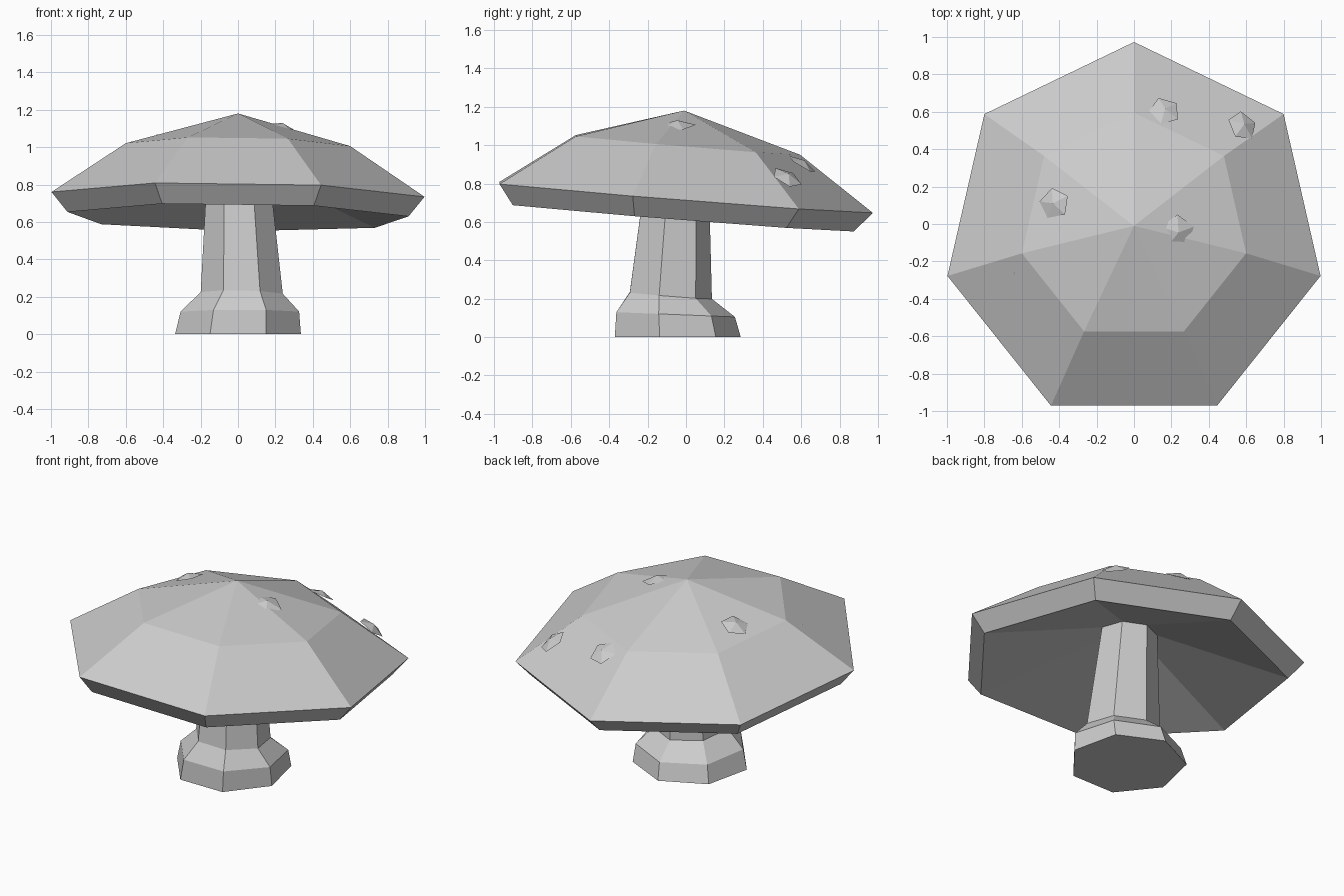
import bpy, bmesh
from math import cos, sin, pi, radians
from mathutils import Vector, Matrix

if "Cube" in bpy.data.objects:
    bpy.data.objects.remove(bpy.data.objects["Cube"])

SIDES = 7


def finish(bm, name):
    bmesh.ops.recalc_face_normals(bm, faces=bm.faces)
    mesh = bpy.data.meshes.new(name)
    bm.to_mesh(mesh)
    bm.free()
    obj = bpy.data.objects.new(name, mesh)
    bpy.context.collection.objects.link(obj)
    return obj


def ring(bm, cx, cy, z, radius, slope_x, slope_y):
    """Seven-sided ring lying on a slightly tilted plane."""
    verts = []
    for i in range(SIDES):
        a = pi / 2 + 2 * pi * i / SIDES
        x, y = cx + radius * cos(a), cy + radius * sin(a)
        verts.append(bm.verts.new((x, y, z + slope_x * x + slope_y * y)))
    return verts


def bridge(bm, a, b):
    for i in range(SIDES):
        j = (i + 1) % SIDES
        bm.faces.new((a[i], a[j], b[j], b[i]))


def fan(bm, loop, tip):
    v = bm.verts.new(tip)
    for i in range(SIDES):
        bm.faces.new((loop[i], loop[(i + 1) % SIDES], v))


# Cap: tilted, faceted dome with a bevelled rim and a hollow underside
bm = bmesh.new()
lower = ring(bm, 0, -0.06, 0.62, 0.935, -0.013, -0.08)
rim = ring(bm, 0, -0.05, 0.725, 1.023, -0.013, -0.08)
shoulder = ring(bm, 0, -0.02, 1.0, 0.615, -0.013, -0.085)
bridge(bm, lower, rim)
bridge(bm, rim, shoulder)
fan(bm, shoulder, (0, -0.01, 1.18))
fan(bm, lower, (0, -0.05, 0.92))
finish(bm, "cap")

# Stem: flared foot narrowing to a shaft
bm = bmesh.new()
profile = [  # cx, cy, z, radius, slope_x, slope_y
    (0.0, -0.06, 0.0, 0.345, 0, 0),
    (0.01, -0.07, 0.115, 0.325, 0, -0.04),
    (0.02, -0.09, 0.21, 0.225, -0.02, -0.08),
    (0.0, -0.05, 0.9, 0.167, 0, -0.06),
]
rings = [ring(bm, *p) for p in profile]
for a, b in zip(rings, rings[1:]):
    bridge(bm, a, b)
bm.faces.new(rings[0])
bm.faces.new(rings[-1])
finish(bm, "stem")

# Spots: shallow five-sided studs leaning outward with the cap
spots = [  # x, y, z, radius, lean in degrees, spin
    (0.165, 0.61, 0.91, 0.085, 32, 20),
    (0.585, 0.53, 0.84, 0.085, 37, 0),
    (-0.43, 0.11, 1.055, 0.085, 20, 10),
    (0.235, -0.045, 1.115, 0.095, 14, 0),
    (-0.635, -0.26, 0.955, 0.065, 30, 30),
    (0.59, -0.27, 0.955, 0.05, 30, 0),
]
for n, (x, y, z, r, lean, spin) in enumerate(spots):
    out = Vector((x, y, 0)).normalized()
    axis = Vector((0, 0, 1)).cross(out)
    mat = (Matrix.Translation((x, y, z)) @ Matrix.Rotation(radians(lean), 4, axis)
           @ Matrix.Rotation(radians(spin), 4, 'Z'))
    bm = bmesh.new()
    bmesh.ops.create_cone(bm, cap_ends=True, cap_tris=False, segments=5,
                          radius1=r, radius2=0, depth=0.3 * r, matrix=mat)
    finish(bm, f"cap_spot_{n + 1}")
